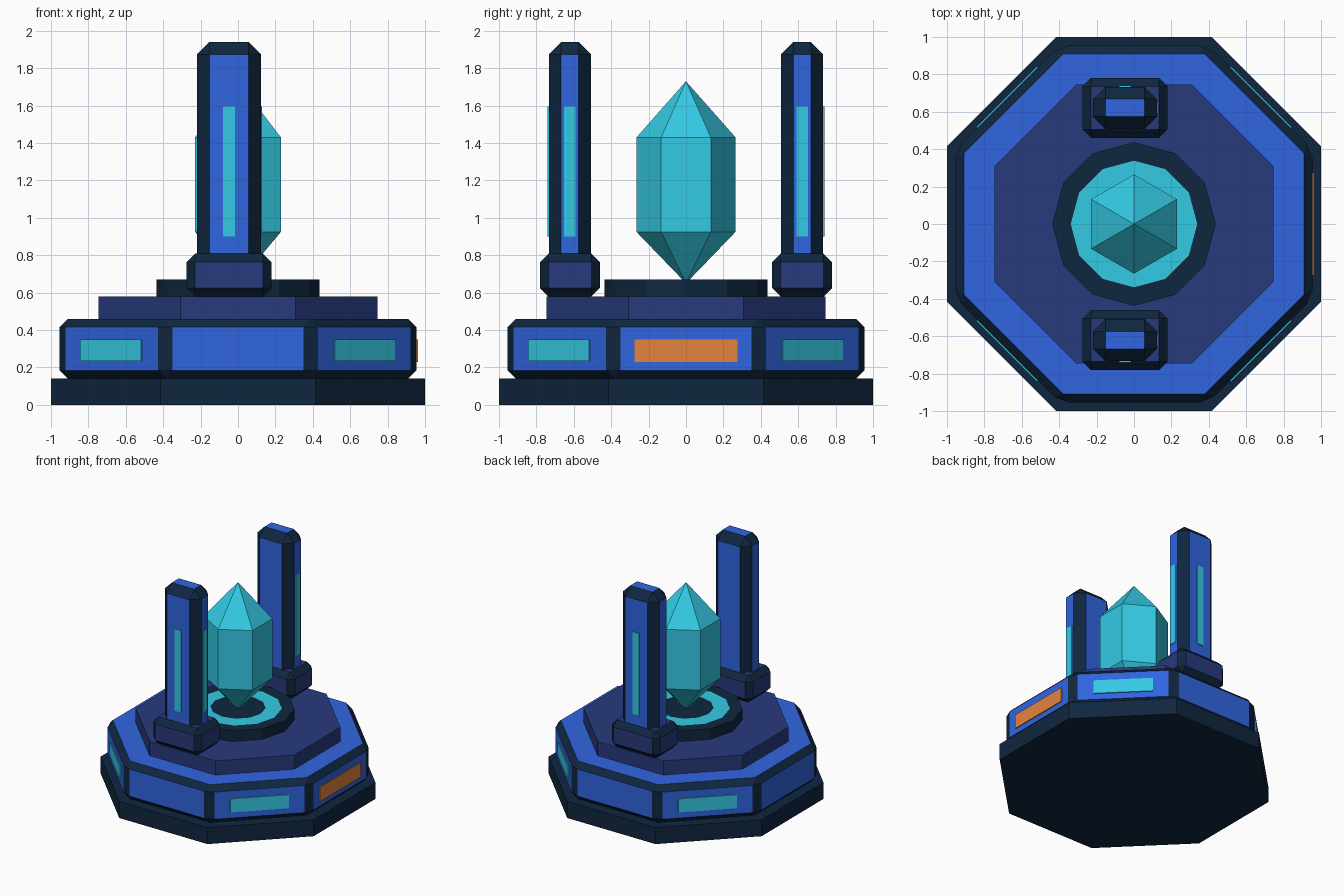
import bpy, bmesh, math
from mathutils import Matrix, Vector

if "Cube" in bpy.data.objects:
    bpy.data.objects.remove(bpy.data.objects["Cube"])


def material(name, hex_code):
    rgb = [int(hex_code[i:i + 2], 16) / 255 for i in (0, 2, 4)]
    lin = [c / 12.92 if c < 0.04045 else ((c + 0.055) / 1.055) ** 2.4 for c in rgb]
    m = bpy.data.materials.new(name)
    m.diffuse_color = (*lin, 1)
    m.use_nodes = True
    m.node_tree.nodes["Principled BSDF"].inputs["Base Color"].default_value = m.diffuse_color
    return m


NAVY = material("dark navy", "0f263f")
BLUE = material("bright blue", "3065e0")
INDIGO = material("indigo", "273a7b")
CYAN = material("cyan glow", "34cae4")
ORANGE = material("orange", "e4833f")


def finish(bm, name, mats):
    bmesh.ops.recalc_face_normals(bm, faces=bm.faces[:])
    mesh = bpy.data.meshes.new(name)
    bm.to_mesh(mesh)
    bm.free()
    for m in mats:
        mesh.materials.append(m)
    ob = bpy.data.objects.new(name, mesh)
    bpy.context.collection.objects.link(ob)
    return ob


def prism(sides, radius, z0, z1, turn=0):
    bm = bmesh.new()
    mat = Matrix.Translation((0, 0, (z0 + z1) / 2)) @ Matrix.Rotation(turn, 4, 'Z')
    bmesh.ops.create_cone(bm, cap_ends=True, segments=sides, radius1=radius,
                          radius2=radius, depth=z1 - z0, matrix=mat)
    return bm


def octagon(apothem, z0, z1):
    return prism(8, apothem / math.cos(math.pi / 8), z0, z1, math.pi / 8)


def box(centre, size, angle=0):
    bm = bmesh.new()
    mat = (Matrix.Rotation(angle, 4, 'Z') @ Matrix.Translation(centre)
           @ Matrix.Diagonal((*size, 1)))
    bmesh.ops.create_cube(bm, size=1, matrix=mat)
    return bm


def chamfer(bm, width):
    # chamfered edges take the second material
    bmesh.ops.bevel(bm, geom=bm.edges[:], offset=width, segments=1, profile=0.5,
                    affect='EDGES', material=1, clamp_overlap=True)
    return bm


# Stepped octagonal base
finish(octagon(1.0, 0, 0.14), "base_plinth", [NAVY])
finish(chamfer(octagon(0.955, 0.14, 0.46), 0.045), "base_body", [BLUE, NAVY])
finish(octagon(0.745, 0.46, 0.58), "upper_step", [INDIGO])

# Side panels: cyan on the diagonals, orange on the right
for i, deg in enumerate((45, 135, 225, 315)):
    finish(box((0.955, 0, 0.293), (0.016, 0.46, 0.115), math.radians(deg)),
           f"side_panel_{i + 1}", [CYAN])
finish(box((0.955, 0, 0.29), (0.016, 0.55, 0.12)), "right_panel", [ORANGE])

# Central dais with a glowing ring inset in its top
bm = prism(12, 0.437, 0.58, 0.67)
top = max(bm.faces, key=lambda f: f.calc_center_median().z)
c15 = math.cos(math.pi / 12)
bmesh.ops.inset_region(bm, faces=[top], thickness=(0.437 - 0.335) * c15)
ring = bmesh.ops.inset_region(bm, faces=[top], thickness=(0.335 - 0.205) * c15)
for f in ring["faces"]:
    f.material_index = 1
top.material_index = 0
finish(bm, "dais", [NAVY, CYAN])

# Floating hexagonal crystal, caps drawn out to points
bm = prism(6, 0.265, 0.925, 1.43)
caps = [f for f in bm.faces if abs(f.normal.z) > 0.9]
for v in bmesh.ops.poke(bm, faces=caps)["verts"]:
    v.co.z = 1.73 if v.co.z > 1.2 else 0.65
finish(bm, "crystal", [CYAN])

# Front and back pillars with feet and light strips
PX, PY = -0.048, 0.621
for side, name in ((-1, "front"), (1, "back")):
    y = side * PY
    finish(chamfer(box((PX, y, 0.694), (0.455, 0.32, 0.228)), 0.045),
           name + "_pillar_foot", [INDIGO, NAVY])
    finish(chamfer(box((PX, y, 1.27), (0.342, 0.225, 1.34)), 0.066),
           name + "_pillar", [BLUE, NAVY])
    finish(box((PX, side * (PY + 0.1125), 1.248), (0.062, 0.012, 0.695)),
           name + "_pillar_outer_strip", [CYAN])
    finish(box((PX + 0.171, y, 1.248), (0.012, 0.06, 0.695)),
           name + "_pillar_right_strip", [CYAN])
